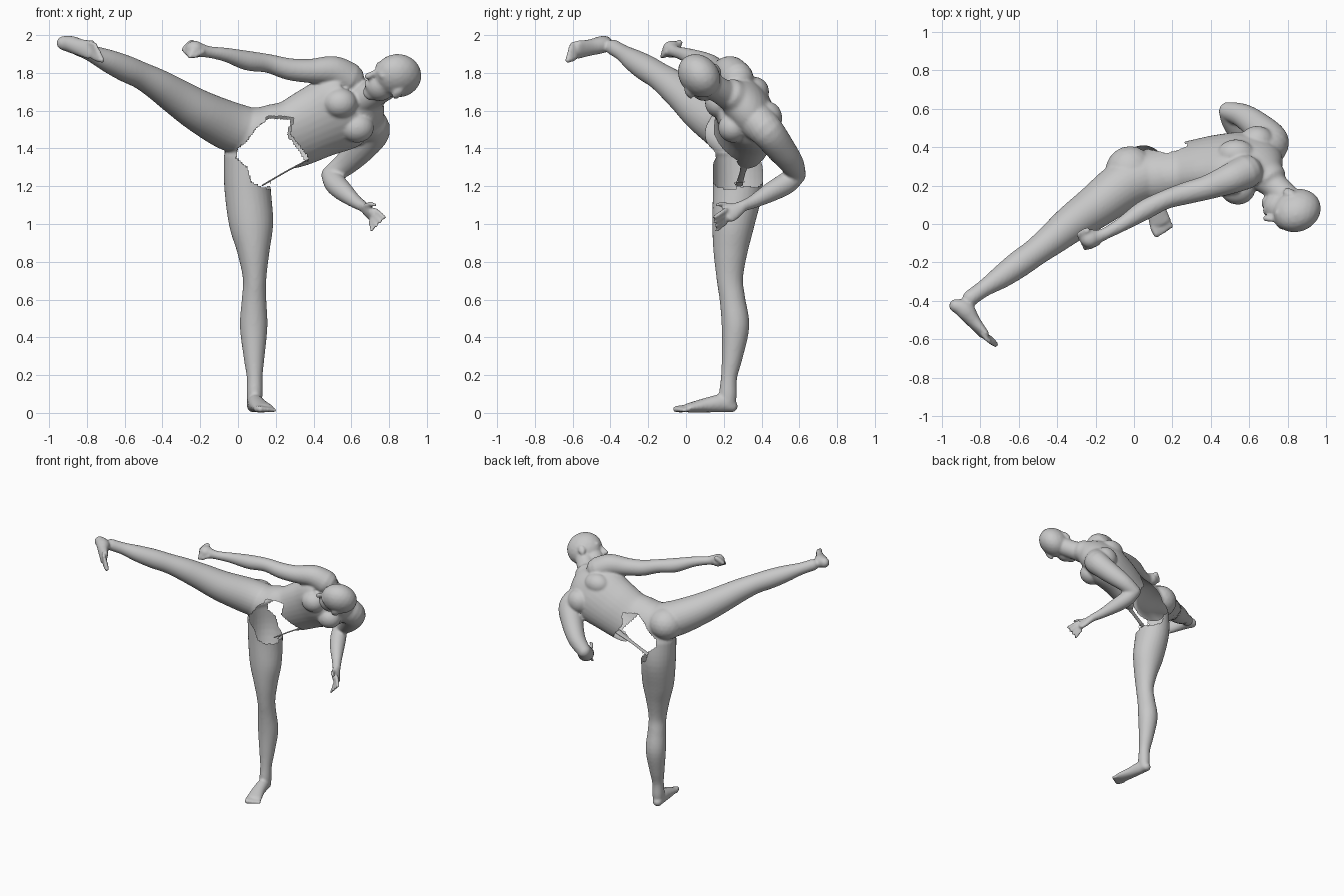
import bpy, bmesh, math
from mathutils import Vector, Matrix

cube = bpy.data.objects.get("Cube")
if cube:
    bpy.data.objects.remove(cube, do_unlink=True)

skin = bpy.data.materials.new("plain grey")
skin.use_nodes = True
skin.diffuse_color = (0.58, 0.58, 0.58, 1)
skin.node_tree.nodes["Principled BSDF"].inputs["Base Color"].default_value = (0.58, 0.58, 0.58, 1)

bm = bmesh.new()


def tube(stations, wide=None, n=20, steps=5):
    """Round-ended loft through (x, y, z, half_width[, half_depth]) stations."""
    s = [list(p) if len(p) == 5 else list(p) + [p[3]] for p in stations]
    pad = [s[0]] + s + [s[-1]]
    rows = []
    for i in range(len(s) - 1):
        a, b, c, d = pad[i:i + 4]
        for k in range(steps):
            t = k / steps
            rows.append([0.5 * (2 * q + (r - p) * t + (2 * p - 5 * q + 4 * r - w) * t * t
                                + (3 * q - p - 3 * r + w) * t ** 3)
                         for p, q, r, w in zip(a, b, c, d)])
    rows.append(s[-1])
    cen = [Vector(r[:3]) for r in rows]
    tan = [(cen[min(i + 1, len(cen) - 1)] - cen[max(i - 1, 0)]).normalized() for i in range(len(cen))]
    wide = Vector(wide) if wide else (cen[-1] - cen[0]).orthogonal()
    rings = [(cen[i], tan[i], r[3], r[4]) for i, r in enumerate(rows)]
    for end, sign in ((0, -1), (-1, 1)):
        c, t, a, b = rings[end]
        caps = [(c + t * sign * min(a, b) * math.sin(q), t, a * math.cos(q), b * math.cos(q))
                for q in (0.5, 1.0, 1.4)]
        rings = caps[::-1] + rings if sign < 0 else rings + caps
    loops = []
    for c, t, a, b in rings:
        u = (wide - t * wide.dot(t)).normalized()
        v = t.cross(u)
        loops.append([bm.verts.new(c + u * a * math.cos(2 * math.pi * j / n)
                                   + v * b * math.sin(2 * math.pi * j / n)) for j in range(n)])
    for p, q in zip(loops, loops[1:]):
        for j in range(n):
            bm.faces.new((p[j], p[(j + 1) % n], q[(j + 1) % n], q[j]))
    bm.faces.new(loops[0][::-1])
    bm.faces.new(loops[-1])


def ball(centre, radii, axes=((1, 0, 0), (0, 1, 0), (0, 0, 1))):
    m = Matrix([Vector(a).normalized() * r for a, r in zip(axes, radii)]).transposed().to_4x4()
    m.translation = Vector(centre)
    bmesh.ops.create_icosphere(bm, subdivisions=3, radius=1, matrix=m)


def digits(base_a, base_b, tip_a, tip_b, count, r_a, r_b):
    """Row of fingers or toes spread between two base points and two tips."""
    for i in range(count):
        f = i / (count - 1)
        b = Vector(base_a).lerp(Vector(base_b), f)
        t = Vector(tip_a).lerp(Vector(tip_b), f)
        r = r_a + (r_b - r_a) * f
        tube([(*b, r), (*b.lerp(t, 0.5), r), (*t, r * 0.85)], n=10)


# Torso: sections widened along the line of the shoulders
across = (0.45, 0.45, -0.77)
tube([(0.06, 0.24, 1.47, 0.15, 0.14), (0.15, 0.26, 1.46, 0.175, 0.14), (0.28, 0.29, 1.475, 0.19, 0.13),
      (0.42, 0.31, 1.54, 0.205, 0.14), (0.55, 0.31, 1.60, 0.22, 0.15), (0.64, 0.30, 1.64, 0.18, 0.12),
      (0.70, 0.25, 1.68, 0.09, 0.085)], wide=across, n=32)
ball((0.54, 0.18, 1.64), (0.09, 0.08, 0.08))
ball((0.63, 0.25, 1.51), (0.09, 0.08, 0.08))
# Shoulder blades and buttock
ball((0.53, 0.36, 1.70), (0.10, 0.08, 0.08))
ball((0.64, 0.43, 1.56), (0.09, 0.08, 0.09))
ball((-0.02, 0.27, 1.50), (0.13, 0.135, 0.12))

# Neck and head
tube([(0.67, 0.25, 1.67, 0.085), (0.74, 0.19, 1.70, 0.07), (0.82, 0.11, 1.75, 0.07)])
face, crown, side = Vector((-0.776, -0.518, 0.36)), Vector((0.6, -0.42, 0.68)), Vector((-0.2, 0.74, 0.64))
axes = (face, side, crown)
skull = Vector((0.845, 0.07, 1.785))


def on_head(f, s, c):
    return skull + face * f + side * s + crown * c


ball(skull, (0.13, 0.102, 0.122), axes)
ball(on_head(0.04, 0, -0.10), (0.082, 0.075, 0.085), axes)
ball(on_head(0.06, 0, -0.165), (0.038, 0.045, 0.035), axes)
ball(on_head(0.105, 0, -0.015), (0.025, 0.065, 0.02), axes)
tube([(*on_head(0.12, 0, -0.03), 0.012), (*on_head(0.142, 0, -0.08), 0.018)], n=12)
ball(on_head(0.10, 0, -0.125), (0.026, 0.032, 0.018), axes)
for sgn in (-1, 1):
    ball(on_head(-0.005, sgn * 0.103, -0.04), (0.026, 0.013, 0.038), axes)

# Right arm, reaching along the kick
tube([(0.58, 0.27, 1.77, 0.09), (0.50, 0.235, 1.81, 0.08), (0.38, 0.19, 1.81, 0.064), (0.27, 0.16, 1.82, 0.058),
      (0.16, 0.125, 1.85, 0.05), (0.05, 0.07, 1.865, 0.052), (-0.06, 0.0, 1.895, 0.038),
      (-0.15, -0.05, 1.91, 0.031), (-0.20, -0.07, 1.92, 0.038)])
ball((-0.23, -0.075, 1.925), (0.05, 0.05, 0.046))
digits((-0.245, -0.035, 1.96), (-0.235, -0.115, 1.915), (-0.285, -0.055, 1.925), (-0.255, -0.125, 1.885),
       4, 0.018, 0.015)
tube([(-0.19, -0.10, 1.91, 0.015), (-0.23, -0.12, 1.89, 0.014)], n=10)

# Left arm, bent behind and below
tube([(0.68, 0.38, 1.54, 0.10), (0.715, 0.43, 1.49, 0.09), (0.65, 0.50, 1.40, 0.078), (0.57, 0.56, 1.32, 0.064),
      (0.49, 0.585, 1.26, 0.05)])
tube([(0.49, 0.585, 1.26, 0.05), (0.515, 0.53, 1.215, 0.058), (0.56, 0.45, 1.17, 0.052),
      (0.62, 0.36, 1.12, 0.036), (0.66, 0.30, 1.095, 0.029)])
tube([(0.66, 0.30, 1.095, 0.03, 0.026), (0.69, 0.25, 1.065, 0.045, 0.024), (0.71, 0.22, 1.045, 0.045, 0.02)],
     wide=(0.5, -0.2, -0.85))
digits((0.725, 0.21, 1.075), (0.70, 0.215, 1.01), (0.775, 0.15, 1.035), (0.71, 0.16, 0.965), 4, 0.013, 0.011)
tube([(0.67, 0.25, 1.09, 0.016), (0.70, 0.19, 1.105, 0.014), (0.725, 0.165, 1.10, 0.011)], n=10)

# Right leg, raised in the kick
tube([(0.08, 0.25, 1.48, 0.13), (-0.05, 0.20, 1.52, 0.13), (-0.20, 0.09, 1.595, 0.113), (-0.32, 0.005, 1.67, 0.098),
      (-0.42, -0.075, 1.735, 0.084), (-0.51, -0.145, 1.785, 0.072), (-0.60, -0.21, 1.825, 0.07),
      (-0.69, -0.275, 1.865, 0.06), (-0.78, -0.335, 1.905, 0.044), (-0.85, -0.385, 1.935, 0.042)], n=28)
tube([(-0.925, -0.425, 1.958, 0.038, 0.036), (-0.88, -0.445, 1.95, 0.045, 0.05), (-0.835, -0.505, 1.935, 0.045, 0.036),
      (-0.78, -0.572, 1.922, 0.052, 0.023)], wide=(0.3, 0.06, 0.89))
digits((-0.76, -0.59, 1.885), (-0.785, -0.575, 1.96), (-0.72, -0.625, 1.868), (-0.755, -0.61, 1.95), 5, 0.019, 0.012)

# Left leg, standing
tube([(0.05, 0.27, 1.36, 0.125, 0.13), (0.05, 0.275, 1.2, 0.123, 0.133), (0.07, 0.25, 1.0, 0.117, 0.112),
      (0.082, 0.235, 0.85, 0.085, 0.09), (0.088, 0.232, 0.71, 0.062, 0.07), (0.085, 0.246, 0.6, 0.065, 0.068),
      (0.083, 0.262, 0.46, 0.073, 0.073), (0.085, 0.245, 0.3, 0.056, 0.056), (0.088, 0.228, 0.19, 0.042, 0.043),
      (0.088, 0.222, 0.10, 0.042, 0.047), (0.088, 0.222, 0.05, 0.038, 0.042)], wide=(1, 0, 0), n=28)
tube([(0.082, 0.24, 0.036, 0.036, 0.034), (0.09, 0.19, 0.05, 0.042, 0.048), (0.108, 0.10, 0.04, 0.048, 0.038),
      (0.135, 0.01, 0.026, 0.058, 0.024)], wide=(1, 0.25, 0))
digits((0.10, -0.01, 0.022), (0.18, 0.01, 0.018), (0.118, -0.055, 0.02), (0.195, -0.012, 0.014), 5, 0.02, 0.013)

# Fuse everything into one smooth skin
bmesh.ops.recalc_face_normals(bm, faces=bm.faces)
mesh = bpy.data.meshes.new("body")
bm.to_mesh(mesh)
bm.free()
body = bpy.data.objects.new("body", mesh)
bpy.context.collection.objects.link(body)
fuse = body.modifiers.new("fuse", 'REMESH')
fuse.mode = 'VOXEL'
fuse.voxel_size = 0.009
soften = body.modifiers.new("soften", 'SMOOTH')
soften.factor = 0.5
soften.iterations = 4
bpy.context.view_layer.update()
skin_mesh = bpy.data.meshes.new_from_object(body.evaluated_get(bpy.context.evaluated_depsgraph_get()))
body.modifiers.clear()
body.data = skin_mesh

# Ragged opening through the belly and hip, leaving a hollow shell
tear = [(0.0, 1.40), (0.04, 1.43), (0.10, 1.51), (0.165, 1.56), (0.28, 1.55), (0.26, 1.47), (0.335, 1.37),
        (0.355, 1.33), (0.165, 1.225), (0.20, 1.20), (0.125, 1.195), (0.07, 1.225), (0.05, 1.30), (-0.01, 1.35)]


def torn(p):
    x, z = p.x, p.z
    if p.y < 0.27 and x > 0.15:     # the front edge is cut a little wider
        x, z = 0.15 + (x - 0.15) * 0.88, 1.38 + (z - 1.38) * 0.93
    inside = False
    for (x0, z0), (x1, z1) in zip(tear, tear[1:] + tear[:1]):
        if (z0 > z) != (z1 > z) and x < x0 + (z - z0) * (x1 - x0) / (z1 - z0):
            inside = not inside
    return inside


bm = bmesh.new()
bm.from_mesh(skin_mesh)
bmesh.ops.delete(bm, geom=[f for f in bm.faces if torn(f.calc_center_median())], context='FACES')
bm.to_mesh(skin_mesh)
bm.free()

# Narrow band of skin left along the hip
bm = bmesh.new()
tube([(0.13, 0.28, 1.205, 0.02, 0.004), (0.25, 0.30, 1.275, 0.016, 0.004), (0.38, 0.32, 1.345, 0.03, 0.004)],
     wide=(0, 1, 0), n=12)
bmesh.ops.recalc_face_normals(bm, faces=bm.faces)
band_mesh = bpy.data.meshes.new("hip_band")
bm.to_mesh(band_mesh)
bm.free()
band = bpy.data.objects.new("hip_band", band_mesh)
bpy.context.collection.objects.link(band)

for ob in (body, band):
    ob.data.materials.clear()
    ob.data.materials.append(skin)
    ob.data.polygons.foreach_set("use_smooth", [True] * len(ob.data.polygons))
